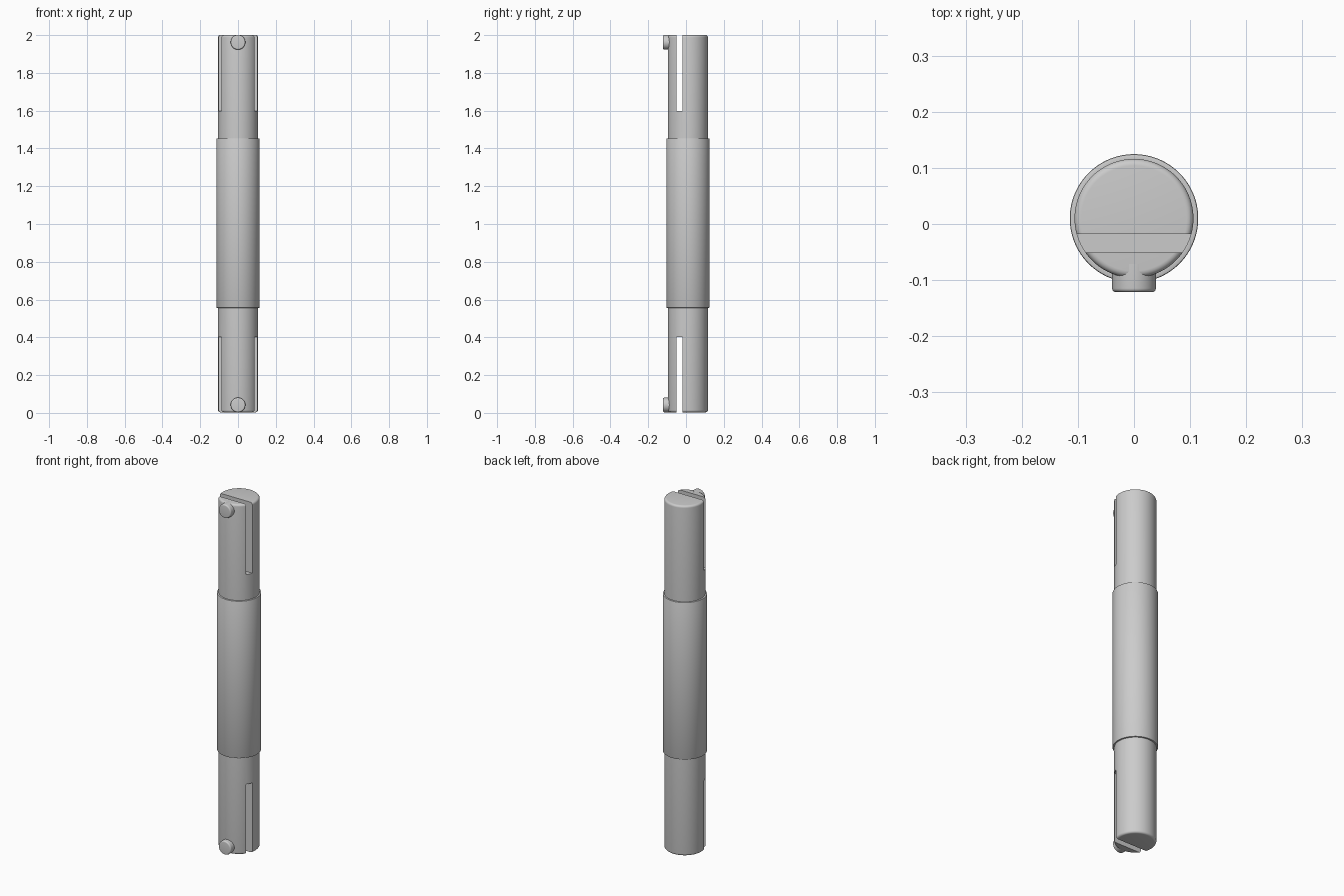
import bpy
from math import pi, sin, cos, radians

if "Cube" in bpy.data.objects:
    bpy.data.objects.remove(bpy.data.objects["Cube"])

CY = 0.01       # shaft axis offset in y
SEG = 96


def lathe(name, profile, location=(0, 0, 0), rotation=(0, 0, 0)):
    """Solid of revolution about local z from (radius, height) points, capped at both ends."""
    n = len(profile)
    verts = [(r * cos(2 * pi * i / SEG), r * sin(2 * pi * i / SEG), z)
             for r, z in profile for i in range(SEG)]
    faces = [(j * SEG + i, j * SEG + (i + 1) % SEG,
              (j + 1) * SEG + (i + 1) % SEG, (j + 1) * SEG + i)
             for j in range(n - 1) for i in range(SEG)]
    faces.append(tuple(reversed(range(SEG))))
    faces.append(tuple(range((n - 1) * SEG, n * SEG)))
    mesh = bpy.data.meshes.new(name)
    mesh.from_pydata(verts, [], faces)
    obj = bpy.data.objects.new(name, mesh)
    bpy.context.collection.objects.link(obj)
    obj.location = location
    obj.rotation_euler = rotation
    return obj


def rounded(r, z, fillet, top, steps=5):
    """Quarter-round corner points, ordered by rising height."""
    pts = []
    for i in range(steps + 1):
        a = pi / 2 * i / steps
        if top:
            pts.append((r - fillet + fillet * cos(a), z - fillet + fillet * sin(a)))
        else:
            pts.append((r - fillet + fillet * sin(a), z + fillet - fillet * cos(a)))
    return pts


def smooth(obj):
    bpy.ops.object.select_all(action='DESELECT')
    obj.select_set(True)
    bpy.context.view_layer.objects.active = obj
    bpy.ops.object.shade_smooth_by_angle(angle=radians(30))


# Turned shaft with the thicker middle sleeve
R, SLEEVE = 0.106, 0.1145
profile = (rounded(R, 0.003, 0.012, False)
           + [(R, 0.556)] + rounded(SLEEVE, 0.556, 0.003, False, 2)
           + rounded(SLEEVE, 1.453, 0.003, True, 2) + [(R, 1.453)]
           + rounded(R, 2.0, 0.012, True))
shaft = lathe("shaft", profile, (0, CY, 0))

# Spring slots cut through both ends
for z0, z1 in ((-0.1, 0.402), (1.598, 2.1)):
    bpy.ops.mesh.primitive_cube_add(size=1, location=(0, -0.034, (z0 + z1) / 2))
    cutter = bpy.context.object
    cutter.name = "slot_cutter"
    cutter.scale = (0.4, 0.033, z1 - z0)
    cutter.hide_render = True
    mod = shaft.modifiers.new("slot", 'BOOLEAN')
    mod.operation = 'DIFFERENCE'
    mod.solver = 'EXACT'
    mod.object = cutter
    bpy.context.view_layer.objects.active = shaft
    bpy.ops.object.modifier_apply(modifier=mod.name)
    bpy.data.objects.remove(cutter)
smooth(shaft)

# Round latch buttons on the front prongs
for name, z in (("lower_button", 0.042), ("upper_button", 1.962)):
    button = lathe(name, [(0.039, 0.0)] + rounded(0.039, 0.05, 0.007, True),
                   (0, -0.0715, z), (pi / 2, 0, 0))
    smooth(button)
